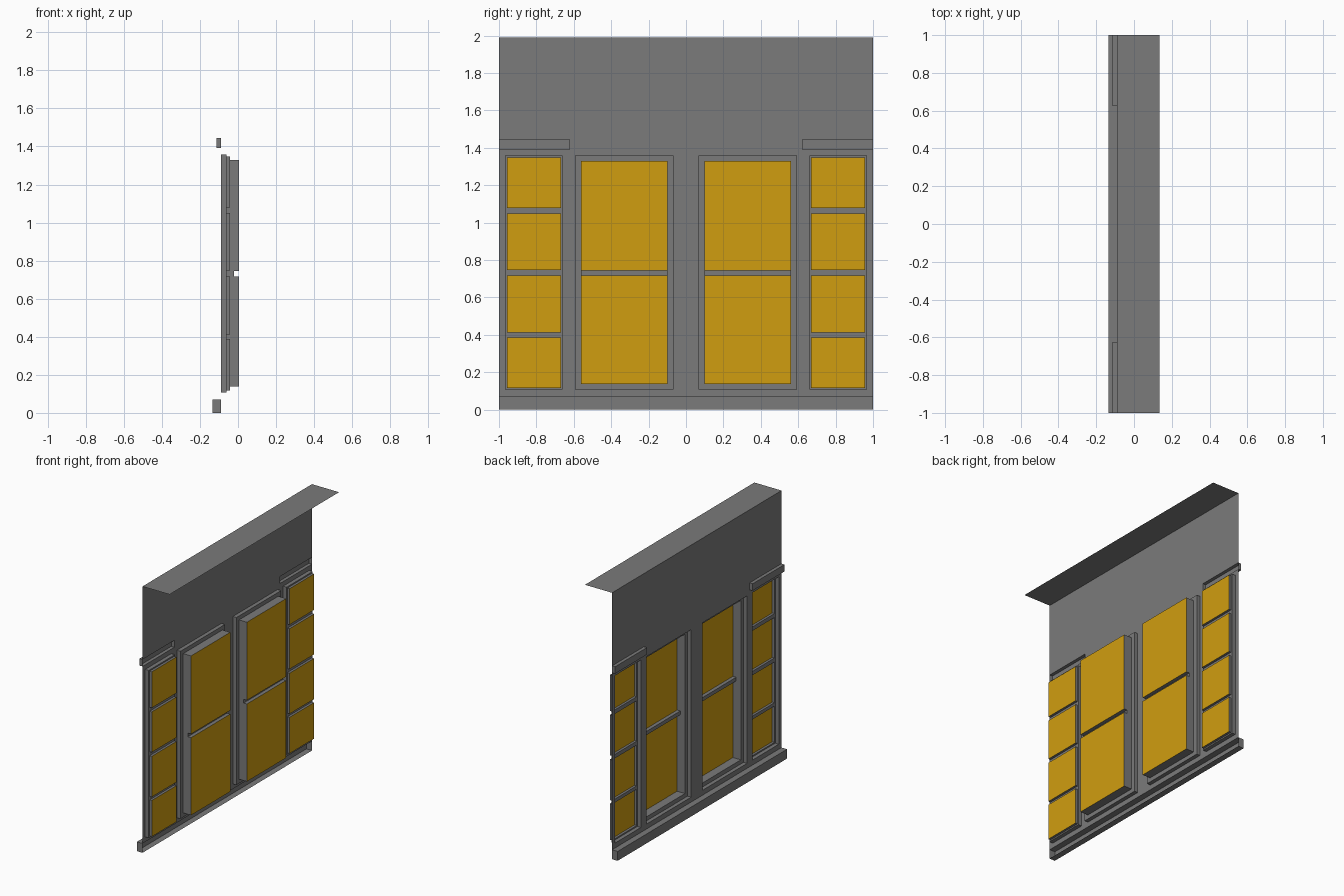
import bpy
import bmesh

cube = bpy.data.objects.get("Cube")
if cube:
    bpy.data.objects.remove(cube, do_unlink=True)


def make_material(name, rgb):
    mat = bpy.data.materials.new(name)
    mat.use_nodes = True
    mat.diffuse_color = (*rgb, 1)
    mat.node_tree.nodes["Principled BSDF"].inputs["Base Color"].default_value = (*rgb, 1)
    return mat


MATERIALS = [make_material("grey_plaster", (0.196, 0.196, 0.196)),
             make_material("amber_glass", (0.63, 0.34, 0.005))]
GREY, AMBER = 0, 1

# Depths along x, from the street side inwards
SILL_X, LINTEL_X, WALL_X = -0.135, -0.114, -0.089
FRAME_X, SIDE_GLASS_X = -0.06, -0.042
BAR_X, GLASS_X, CEILING_X = -0.022, 0.005, 0.135
TOP = 1.99


# Rectangles are (y0, z0, y1, z1)
def corners(rect):
    y0, z0, y1, z1 = rect
    return [(y0, z0), (y0, z1), (y1, z1), (y1, z0)]


def quad(bm, points, material=GREY):
    face = bm.faces.new([bm.verts.new(p) for p in points])
    face.material_index = material


def sheet(bm, x, rect, holes=(), material=GREY):
    """Flat panel facing the street, with rectangular holes."""
    ys = sorted({v for r in (rect, *holes) for v in (r[0], r[2])})
    zs = sorted({v for r in (rect, *holes) for v in (r[1], r[3])})
    for ya, yb in zip(ys, ys[1:]):
        for za, zb in zip(zs, zs[1:]):
            y, z = (ya + yb) / 2, (za + zb) / 2
            if not any(h[0] < y < h[2] and h[1] < z < h[3] for h in holes):
                quad(bm, [(x, *c) for c in corners((ya, za, yb, zb))], material)


def sleeve(bm, rect, xa, xb):
    """Four walls joining a rectangle at one depth to another depth."""
    ring = corners(rect)
    for a, b in zip(ring, ring[1:] + ring[:1]):
        quad(bm, [(xa, *a), (xa, *b), (xb, *b), (xb, *a)])


def finish(bm, name):
    bmesh.ops.remove_doubles(bm, verts=bm.verts, dist=0.0005)
    mesh = bpy.data.meshes.new(name)
    bm.to_mesh(mesh)
    bm.free()
    for mat in MATERIALS:
        mesh.materials.append(mat)
    bpy.context.collection.objects.link(bpy.data.objects.new(name, mesh))


def mirrored(rect, side):
    y0, z0, y1, z1 = rect
    return rect if side > 0 else (-y1, z0, -y0, z1)


def window(name, opening, panes, inner, bar_x, glass_x):
    """Stepped recess: outer frame, inner frame with bars, then glass."""
    bm = bmesh.new()
    sleeve(bm, opening, WALL_X, FRAME_X)
    if bar_x > FRAME_X:
        sheet(bm, FRAME_X, opening, [inner])
        sleeve(bm, inner, FRAME_X, bar_x)
        sheet(bm, bar_x, inner, panes)
    else:
        sheet(bm, FRAME_X, opening, panes)
    for pane in panes:
        sleeve(bm, pane, bar_x, glass_x)
        sheet(bm, glass_x, pane, material=AMBER)
    finish(bm, name)


def raised_block(name, rect, x):
    """Hollow moulding pushed out from the wall."""
    bm = bmesh.new()
    sleeve(bm, rect, WALL_X, x)
    sheet(bm, x, rect)
    finish(bm, name)


MAIN_OPENING = (0.067, 0.107, 0.594, 1.358)
MAIN_INNER = (0.098, 0.138, 0.561, 1.328)
SIDE_OPENING = (0.66, 0.107, 0.968, 1.358)
LINTEL = (0.624, 1.392, 1.0, 1.444)
SILL = (-1.0, 0.0, 1.0, 0.07)
MAIN_ROWS = [(0.138, 0.717), (0.745, 1.328)]
SIDE_ROWS = [(0.117, 0.387), (0.413, 0.717), (0.747, 1.049), (1.079, 1.348)]

# Windows and lintels on both halves
holes = [SILL]
for side, label in ((1, "back"), (-1, "front")):
    main, small, lintel = (mirrored(r, side) for r in (MAIN_OPENING, SIDE_OPENING, LINTEL))
    main_panes = [mirrored((0.098, a, 0.561, b), side) for a, b in MAIN_ROWS]
    side_panes = [mirrored((0.668, a, 0.958, b), side) for a, b in SIDE_ROWS]
    window(label + "_main_window", main, main_panes, mirrored(MAIN_INNER, side), BAR_X, GLASS_X)
    window(label + "_side_window", small, side_panes, None, FRAME_X, SIDE_GLASS_X)
    raised_block(label + "_lintel", lintel, LINTEL_X)
    holes += [main, small, lintel]

# Sill along the foot of the wall
raised_block("sill", SILL, SILL_X)

# Wall
bm = bmesh.new()
sheet(bm, WALL_X, (-1.0, 0.0, 1.0, TOP), holes)
finish(bm, "wall")

# Flat ceiling slab
bm = bmesh.new()
quad(bm, [(WALL_X, -1, TOP), (CEILING_X, -1, TOP), (CEILING_X, 1, TOP), (WALL_X, 1, TOP)])
finish(bm, "ceiling")
